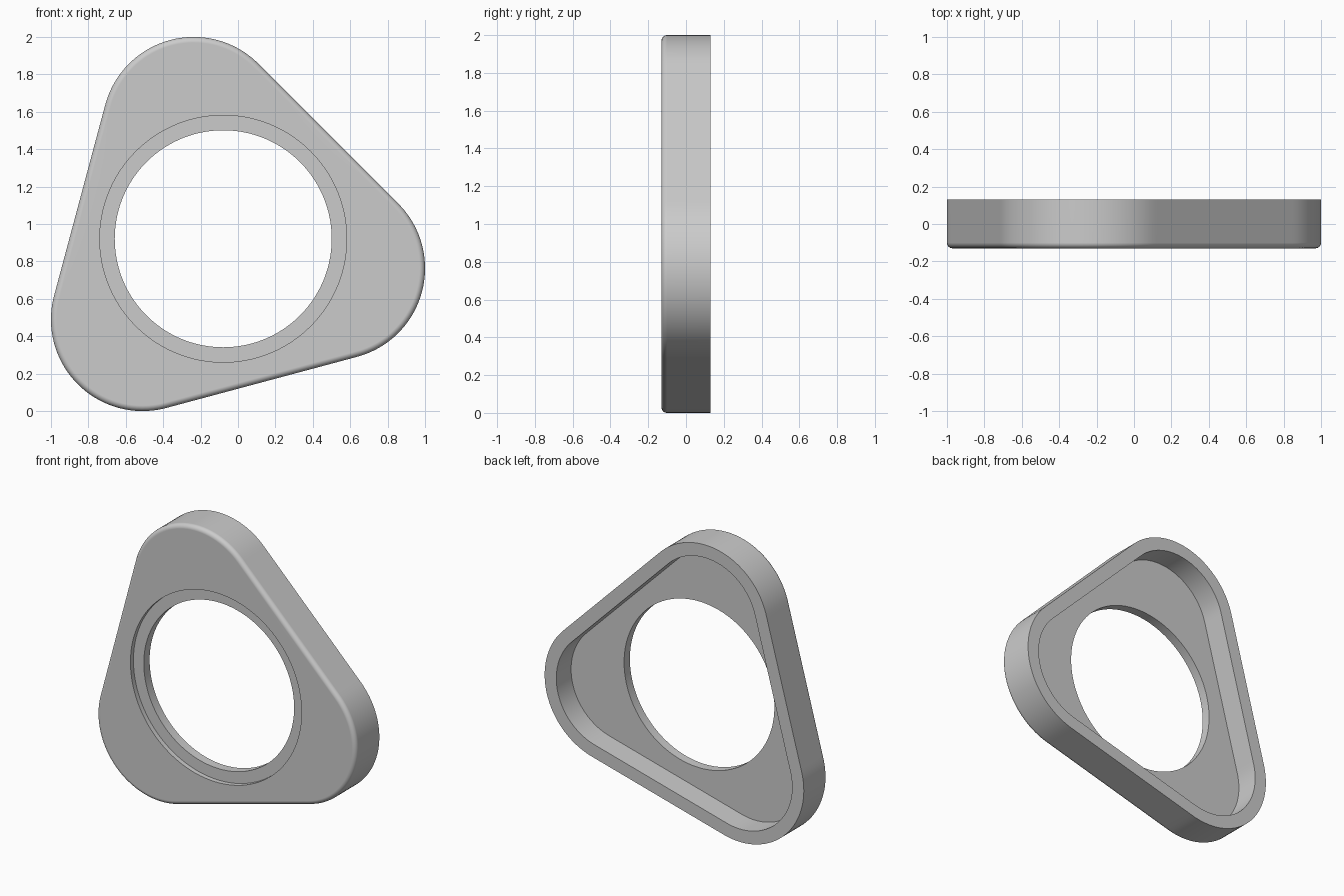
import bpy, bmesh
from math import sin, cos, pi, radians, sqrt, atan2

cube = bpy.data.objects.get("Cube")
if cube:
    bpy.data.objects.remove(cube, do_unlink=True)

STEPS = 240                      # samples around the part
CX, CZ = -0.079, 0.921           # centre of the opening
REACH, CORNER = 0.61, 0.4898     # corner arc centres and their radius
TILT = radians(-15)
FRONT, BACK = -0.13, 0.13
FILLET, RIM = 0.03, 0.09
LEDGE, FLOOR = FRONT + 0.033, FRONT + 0.097


def rounded_triangle(inset):
    """Distance from the centre to the inset outline, as a function of angle."""
    r = CORNER - inset
    limit = pi / 3 - atan2(REACH * sin(pi / 3), REACH / 2 + r)

    def distance(a):
        phi = abs((a - TILT + pi / 3) % (2 * pi / 3) - pi / 3)
        if phi < limit:
            return REACH * cos(phi) + sqrt(r * r - (REACH * sin(phi)) ** 2)
        return (REACH / 2 + r) / cos(pi / 3 - phi)
    return distance


def circle(radius):
    return lambda a: radius


# Cross-section from the front recess, round the outside, to the back pocket
section = [(circle(0.58), LEDGE), (circle(0.66), LEDGE), (circle(0.66), FRONT)]
for i in range(9):
    t = i / 8 * pi / 2
    section.append((rounded_triangle(FILLET * (1 - sin(t))),
                    FRONT + FILLET * (1 - cos(t))))
section += [(rounded_triangle(0), BACK), (rounded_triangle(RIM), BACK),
            (rounded_triangle(RIM), FLOOR), (circle(0.58), FLOOR)]

# Sweep the section around the centre
bm = bmesh.new()
rings = []
for distance, y in section:
    ring = []
    for k in range(STEPS):
        a = 2 * pi * k / STEPS
        d = distance(a)
        ring.append(bm.verts.new((CX + d * cos(a), y, CZ + d * sin(a))))
    rings.append(ring)
for i, ring in enumerate(rings):
    after = rings[(i + 1) % len(rings)]
    for k in range(STEPS):
        n = (k + 1) % STEPS
        bm.faces.new((ring[k], ring[n], after[n], after[k]))
bmesh.ops.recalc_face_normals(bm, faces=bm.faces)
mesh = bpy.data.meshes.new("triangular_housing")
bm.to_mesh(mesh)
bm.free()
housing = bpy.data.objects.new("triangular_housing", mesh)
bpy.context.collection.objects.link(housing)

# Plain grey finish
grey = bpy.data.materials.new("plain_grey")
grey.use_nodes = True
color = (0.6, 0.6, 0.6, 1)
grey.diffuse_color = color
grey.node_tree.nodes["Principled BSDF"].inputs["Base Color"].default_value = color
mesh.materials.append(grey)

# Smooth curves, crisp edges, flat large faces
bpy.ops.object.select_all(action="DESELECT")
housing.select_set(True)
bpy.context.view_layer.objects.active = housing
bpy.ops.object.shade_smooth_by_angle(angle=radians(30))
weighted = housing.modifiers.new("flat_face_normals", "WEIGHTED_NORMAL")
weighted.keep_sharp = True
